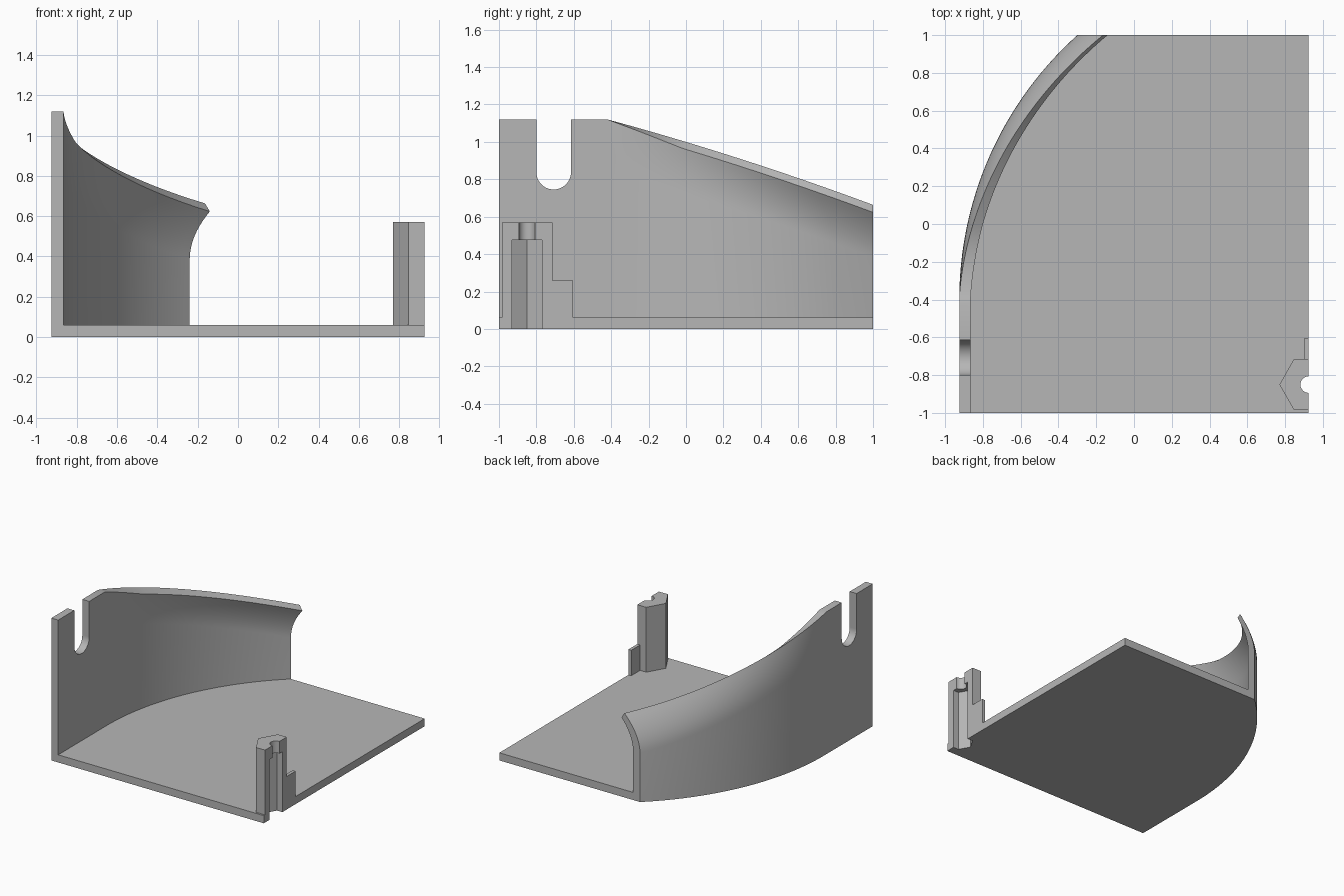
import bpy, bmesh, math

if "Cube" in bpy.data.objects:
    bpy.data.objects.remove(bpy.data.objects["Cube"])

grey = bpy.data.materials.new("plain grey")
grey.diffuse_color = (0.47, 0.47, 0.47, 1)
grey.use_nodes = True
grey.node_tree.nodes["Principled BSDF"].inputs["Base Color"].default_value = grey.diffuse_color


def make_object(name, bm):
    bmesh.ops.recalc_face_normals(bm, faces=bm.faces)
    mesh = bpy.data.meshes.new(name)
    bm.to_mesh(mesh)
    bm.free()
    mesh.materials.append(grey)
    obj = bpy.data.objects.new(name, mesh)
    bpy.context.collection.objects.link(obj)
    return obj


def loft(name, sections):
    """Closed solid through matching rings of points."""
    bm = bmesh.new()
    rings = [[bm.verts.new(p) for p in s] for s in sections]
    n = len(rings[0])
    for a, b in zip(rings, rings[1:]):
        for i in range(n):
            j = (i + 1) % n
            bm.faces.new((a[i], a[j], b[j], b[i]))
    bm.faces.new(rings[0])
    bm.faces.new(rings[-1])
    return make_object(name, bm)


def prism(name, outline, z0, z1):
    return loft(name, [[(x, y, z) for x, y in outline] for z in (z0, z1)])


def polygon(cx, cy, r, n):
    return [(cx + r * math.cos(2 * math.pi * i / n),
             cy + r * math.sin(2 * math.pi * i / n)) for i in range(n)]


def cut(obj, cutter):
    mod = obj.modifiers.new("cut", 'BOOLEAN')
    mod.operation = 'DIFFERENCE'
    mod.solver = 'EXACT'
    mod.object = cutter
    bpy.context.view_layer.objects.active = obj
    bpy.ops.object.modifier_apply(modifier=mod.name)


# Floor and flared curved wall: one cross-section swept along y
RIGHT, FLOOR, THICK, RADIUS = 0.925, 0.06, 0.06, 1.88
STEPS = 10


def section(y):
    arc = max(0.0, y + 0.4)
    outer = -RIGHT + RADIUS - math.sqrt(RADIUS ** 2 - arc ** 2)
    s = max(0.0, y + 0.42)
    top = 1.12 - 0.272 * s - 0.035 * s * s
    inner_top = top - 0.04 * min(1.0, s / 0.4)
    start = top - 0.28
    lean = 0.1 * (arc / 1.4) ** 1.2

    def offset(z):
        return lean * (max(0.0, z - start) / 0.24) ** 2

    pts = [(RIGHT, y, 0), (RIGHT, y, FLOOR), (outer + THICK, y, FLOOR)]
    for i in range(STEPS + 1):
        z = start + (inner_top - start) * i / STEPS
        pts.append((outer + THICK + offset(z), y, z))
    for i in range(STEPS, -1, -1):
        z = start + (top - start) * i / STEPS
        pts.append((outer + offset(z), y, z))
    pts.append((outer, y, 0))
    return pts


ys = [-1.0] + [-0.42 + 1.42 * i / 48 for i in range(49)]
shell = loft("floor_and_curved_wall", [section(y) for y in ys])

# Half-hexagon corner post and its small side tab
post = prism("corner_post", [(RIGHT, -0.985), (0.847, -0.985), (0.77, -0.85),
                             (0.847, -0.715), (RIGHT, -0.715)], FLOOR, 0.57)
tab = prism("side_tab", [(0.9, -0.715), (RIGHT, -0.715),
                         (RIGHT, -0.605), (0.9, -0.605)], FLOOR, 0.26)

# Cutters: round-bottomed wall slot, hexagonal pocket, round hole
SLOT_Y, SLOT_R = -0.7075, 0.0925
slot_profile = [(SLOT_Y + SLOT_R, 1.3), (SLOT_Y - SLOT_R, 1.3)]
for i in range(25):
    a = math.pi + math.pi * i / 24
    slot_profile.append((SLOT_Y + SLOT_R * math.cos(a),
                         0.838 + SLOT_R * math.sin(a)))
slot = loft("slot_cutter", [[(x, y, z) for y, z in slot_profile]
                            for x in (-1.1, -0.7)])
pocket = prism("pocket_cutter", polygon(RIGHT, -0.85, 0.092, 6), -0.1, 0.475)
hole = prism("hole_cutter", polygon(RIGHT, -0.85, 0.044, 32), 0.4, 0.7)

cut(shell, slot)
cut(shell, pocket)
cut(post, pocket)
cut(post, hole)
for cutter in (slot, pocket, hole):
    bpy.data.objects.remove(cutter)

# Smooth the curved surfaces, keep edges sharp
bpy.ops.object.select_all(action='DESELECT')
for obj in (shell, post, tab):
    obj.select_set(True)
bpy.context.view_layer.objects.active = shell
bpy.ops.object.shade_smooth_by_angle(angle=math.radians(25))
